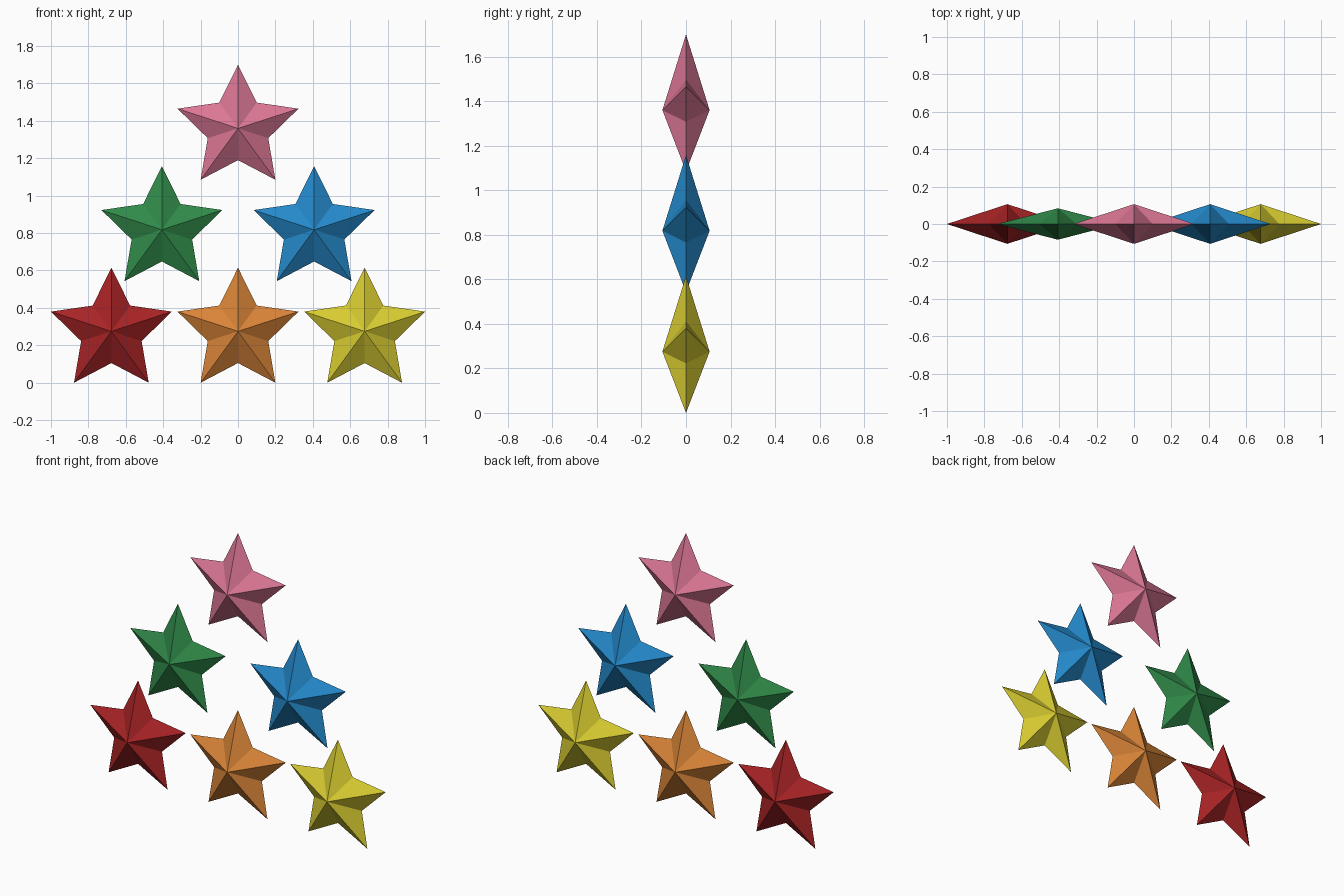
import bpy, bmesh, math

if "Cube" in bpy.data.objects:
    bpy.data.objects.remove(bpy.data.objects["Cube"])

R_OUT, R_IN = 0.34, 0.17


def linear(c):
    c /= 255
    return c / 12.92 if c <= 0.04045 else ((c + 0.055) / 1.055) ** 2.4


def material(name, rgb):
    m = bpy.data.materials.new(name)
    m.diffuse_color = (*[linear(c) for c in rgb], 1)
    m.use_nodes = True
    m.node_tree.nodes["Principled BSDF"].inputs["Base Color"].default_value = m.diffuse_color
    return m


# Faceted star: ten-point rim in the xz plane with an apex front and back
def star(name, x, z, depth, mat):
    bm = bmesh.new()
    rim = []
    for i in range(10):
        r = R_IN if i % 2 else R_OUT
        a = math.pi / 2 + i * math.pi / 5
        rim.append(bm.verts.new((r * math.cos(a), 0, r * math.sin(a))))
    for y in (-depth, depth):
        apex = bm.verts.new((0, y, 0))
        for i in range(10):
            bm.faces.new((rim[i], rim[(i + 1) % 10], apex))
    bmesh.ops.recalc_face_normals(bm, faces=bm.faces)
    me = bpy.data.meshes.new(name)
    bm.to_mesh(me)
    bm.free()
    me.materials.append(mat)
    ob = bpy.data.objects.new(name, me)
    ob.location = (x, 0, z)
    bpy.context.collection.objects.link(ob)


# Pyramid of six stars; the green one is slightly thinner
Z = (0.275, 0.818, 1.36)
for colour, rgb, x, row, depth in (
    ("red", (168, 35, 37), -0.677, 0, 0.106),
    ("orange", (218, 133, 56), 0, 0, 0.106),
    ("yellow", (217, 205, 49), 0.677, 0, 0.106),
    ("green", (48, 138, 73), -0.407, 1, 0.084),
    ("blue", (36, 138, 204), 0.407, 1, 0.106),
    ("pink", (220, 119, 149), 0, 2, 0.106),
):
    star(colour + "_star", x, Z[row], depth, material(colour, rgb))
